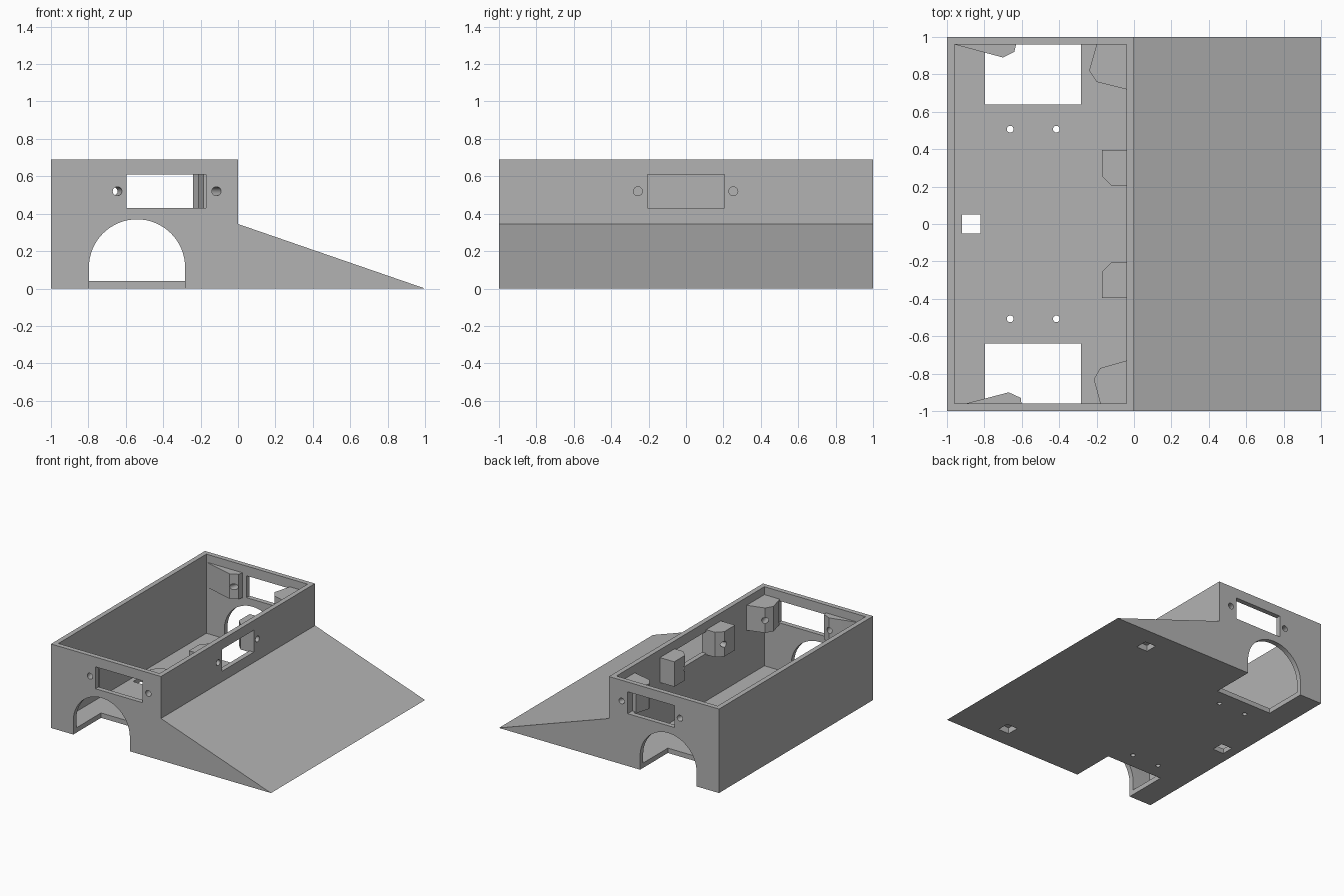
import bpy, bmesh, math
from mathutils import Matrix, Vector

cube = bpy.data.objects.get("Cube")
if cube:
    bpy.data.objects.remove(cube)

grey = bpy.data.materials.new("plain grey")
grey.use_nodes = True
colour = (0.45, 0.45, 0.45, 1)
grey.diffuse_color = colour
grey.node_tree.nodes["Principled BSDF"].inputs["Base Color"].default_value = colour


def add_object(name, bm):
    bmesh.ops.recalc_face_normals(bm, faces=bm.faces)
    mesh = bpy.data.meshes.new(name)
    bm.to_mesh(mesh)
    bm.free()
    mesh.materials.append(grey)
    obj = bpy.data.objects.new(name, mesh)
    bpy.context.collection.objects.link(obj)
    return obj


def prism(name, outline, axis, lo, hi):
    """Extrude a 2D outline along y (outline in x, z) or z (outline in x, y)."""
    bm = bmesh.new()
    verts = [bm.verts.new((a, lo, b) if axis == "y" else (a, b, lo)) for a, b in outline]
    face = bm.faces.new(verts)
    step = (0, hi - lo, 0) if axis == "y" else (0, 0, hi - lo)
    geom = bmesh.ops.extrude_face_region(bm, geom=[face])["geom"]
    bmesh.ops.translate(bm, vec=step, verts=[v for v in geom if isinstance(v, bmesh.types.BMVert)])
    return add_object(name, bm)


def block(name, x, y, z):
    outline = [(x[0], y[0]), (x[1], y[0]), (x[1], y[1]), (x[0], y[1])]
    return prism(name, outline, "z", *z)


def rod(name, centre, direction, radius, length):
    bm = bmesh.new()
    turn = Vector((0, 0, 1)).rotation_difference(Vector(direction)).to_matrix().to_4x4()
    bmesh.ops.create_cone(bm, cap_ends=True, segments=24, radius1=radius, radius2=radius,
                          depth=length, matrix=Matrix.Translation(centre) @ turn)
    return add_object(name, bm)


# Main shell: tall open box with a ramp in front of it
WALL = 0.04
body = prism("chassis_body", [(-1, 0), (1, 0), (0, 0.345), (0, 0.69), (-1, 0.69)], "y", -1, 1)


def combine(other, operation="DIFFERENCE"):
    other.hide_render = True
    mod = body.modifiers.new(other.name, "BOOLEAN")
    mod.operation = operation
    mod.solver = "EXACT"
    mod.object = other
    bpy.context.view_layer.objects.active = body
    bpy.ops.object.modifier_apply(modifier=mod.name)
    bpy.data.objects.remove(other)


combine(block("cavity", (-1 + WALL, -WALL), (-1 + WALL, 1 - WALL), (WALL, 0.8)))

# Sensor brackets inside the walls, set into them slightly
EDGE = 0.98
brackets = [
    [(-0.97, EDGE), (-0.96, 0.96), (-0.7, 0.89), (-0.64, 0.92), (-0.625, EDGE)],
    [(-0.2, EDGE), (-0.2, 0.96), (-0.24, 0.82), (-0.2, 0.76), (-0.04, 0.72), (-0.02, 0.72), (-0.02, EDGE)],
    [(-0.9, -EDGE), (-0.9, -0.96), (-0.67, -0.9), (-0.605, -0.93), (-0.6, -EDGE)],
    [(-0.18, -EDGE), (-0.18, -0.96), (-0.215, -0.83), (-0.18, -0.77), (-0.04, -0.73), (-0.02, -0.73), (-0.02, -EDGE)],
]
for side in (-1, 1):
    brackets.append([(-0.02, side * 0.395), (-0.17, side * 0.395), (-0.17, side * 0.255),
                     (-0.12, side * 0.205), (-0.02, side * 0.205)])
for outline in brackets:
    combine(prism("sensor_bracket", outline, "z", 0.42, 0.625), "UNION")

# Wheel arches, side sensor slots and their slanted screw holes
ARCH_X, ARCH_R, ARCH_Z = -0.54, 0.257, 0.113
arch = [(ARCH_X - ARCH_R, -0.1), (ARCH_X + ARCH_R, -0.1)]
arch += [(ARCH_X + ARCH_R * math.cos(math.pi * i / 32), ARCH_Z + ARCH_R * math.sin(math.pi * i / 32))
         for i in range(33)]
slant = math.radians(15)
for side in (-1, 1):
    combine(prism("wheel_arch", arch, "y", side * 0.64, side * 1.1))
    combine(block("side_slot", (-0.595, -0.17), (side * 0.94, side * 1.1), (0.43, 0.61)))
    inward = Vector((-math.sin(slant), -side * math.cos(slant), 0))
    for x, length in ((-0.645, 0.34), (-0.115, 0.64)):
        combine(rod("side_screw_hole", Vector((x, side, 0.52)), inward, 0.024, length))

# Front sensor slot with screw holes
combine(block("front_slot", (-0.1, 0.1), (-0.205, 0.205), (0.43, 0.61)))
for y in (-0.257, 0.253):
    combine(rod("front_screw_hole", (-0.1, y, 0.52), (1, 0, 0), 0.024, 0.3))

# Floor openings: cable hole, motor screw holes, and pockets under the ramp
combine(block("cable_hole", (-0.92, -0.82), (-0.05, 0.05), (-0.1, 0.1)))
for side in (-1, 1):
    for x in (-0.662, -0.415):
        combine(rod("motor_screw_hole", (x, side * 0.507, 0), (0, 0, 1), 0.018, 0.2))
    combine(block("ramp_pocket", (0.51, 0.61), (side * 0.76, side * 0.86), (-0.1, 0.05)))

# Smooth the curved cuts, keep the corners sharp
bpy.ops.object.select_all(action="DESELECT")
body.select_set(True)
bpy.context.view_layer.objects.active = body
bpy.ops.object.shade_smooth_by_angle(angle=math.radians(25))
